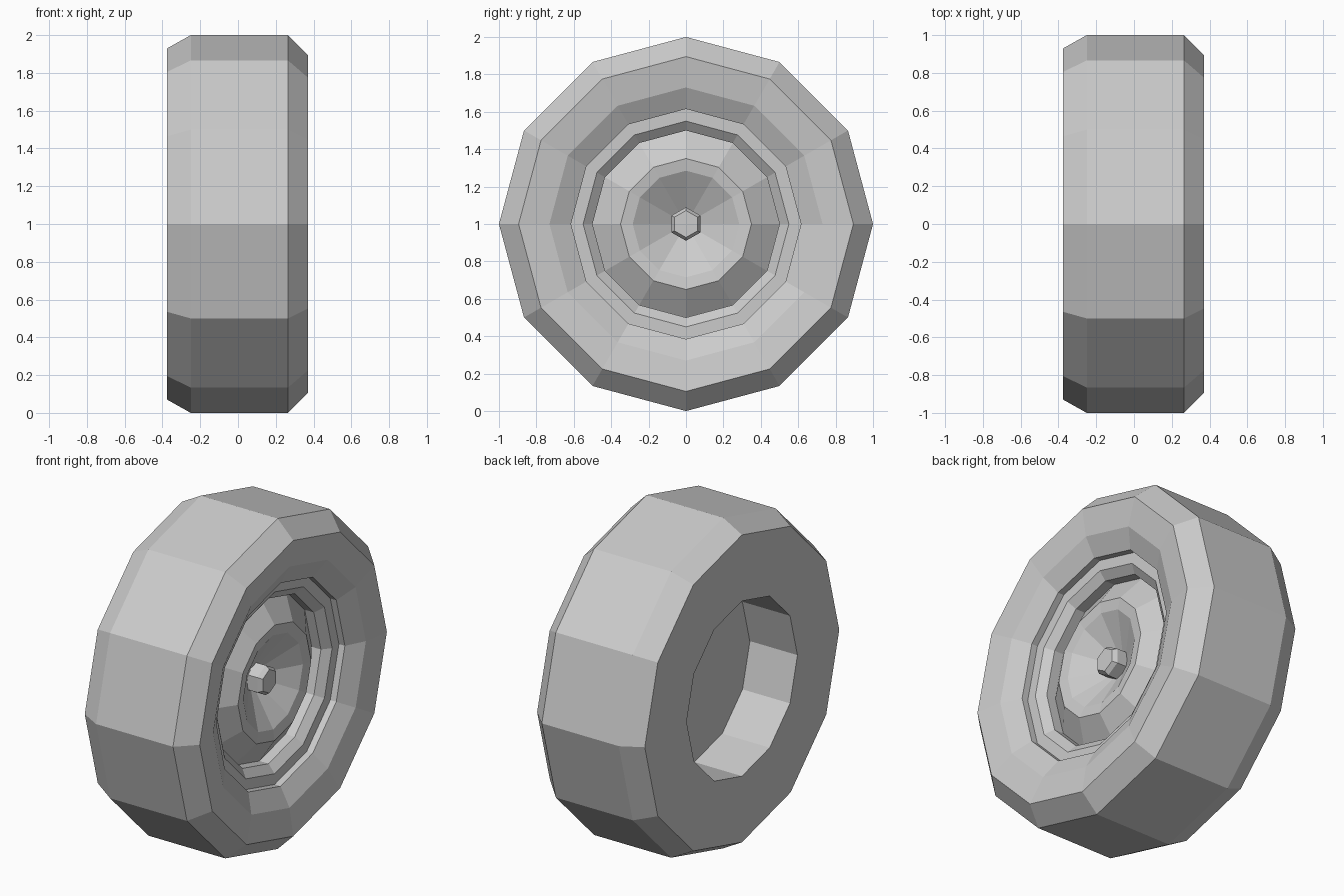
import bpy, bmesh, math

cube = bpy.data.objects.get("Cube")
if cube:
    bpy.data.objects.remove(cube, do_unlink=True)

# One plain grey for the whole wheel
grey = bpy.data.materials.new("plain_grey")
grey.use_nodes = True
colour = (0.6, 0.6, 0.6, 1)
grey.diffuse_color = colour
bsdf = next(n for n in grey.node_tree.nodes if n.type == 'BSDF_PRINCIPLED')
bsdf.inputs["Base Color"].default_value = colour


def lathe(name, profile, sides, closed=False):
    """Turn (x, radius) points around the axle; radius 0 becomes a single tip."""
    bm = bmesh.new()
    rings = []
    for x, r in profile:
        if r == 0:
            rings.append([bm.verts.new((x, 0, 1))] * sides)
            continue
        angles = [2 * math.pi * i / sides for i in range(sides)]
        rings.append([bm.verts.new((x, r * math.sin(a), 1 + r * math.cos(a)))
                      for a in angles])
    pairs = list(zip(rings, rings[1:]))
    if closed:
        pairs.append((rings[-1], rings[0]))
    for a, b in pairs:
        for i in range(sides):
            j = (i + 1) % sides
            corners = list(dict.fromkeys((a[i], a[j], b[j], b[i])))
            bm.faces.new(corners)
    bmesh.ops.recalc_face_normals(bm, faces=bm.faces)
    mesh = bpy.data.meshes.new(name)
    bm.to_mesh(mesh)
    bm.free()
    mesh.materials.append(grey)
    obj = bpy.data.objects.new(name, mesh)
    bpy.context.collection.objects.link(obj)
    return obj


# Tyre: chamfered tread, dished side wall, stepped rim, open back
lathe("tyre", [
    (-0.375, 0.93), (-0.25, 1.0), (0.265, 1.0), (0.37, 0.895),
    (0.345, 0.73), (0.285, 0.615), (0.245, 0.615), (0.245, 0.55),
    (0.205, 0.5), (-0.05, 0.5), (-0.05, 0.53), (-0.375, 0.53),
], 12, closed=True)

# Hub: flat back, raised ring, conical dish
lathe("hub", [
    (-0.06, 0), (-0.06, 0.525), (0.14, 0.505),
    (0.245, 0.35), (0.235, 0.285), (0.07, 0),
], 12)

# Hexagonal centre nut with a bevelled end
lathe("hub_nut", [
    (0.06, 0), (0.06, 0.09), (0.185, 0.09), (0.21, 0.072), (0.21, 0),
], 6)
